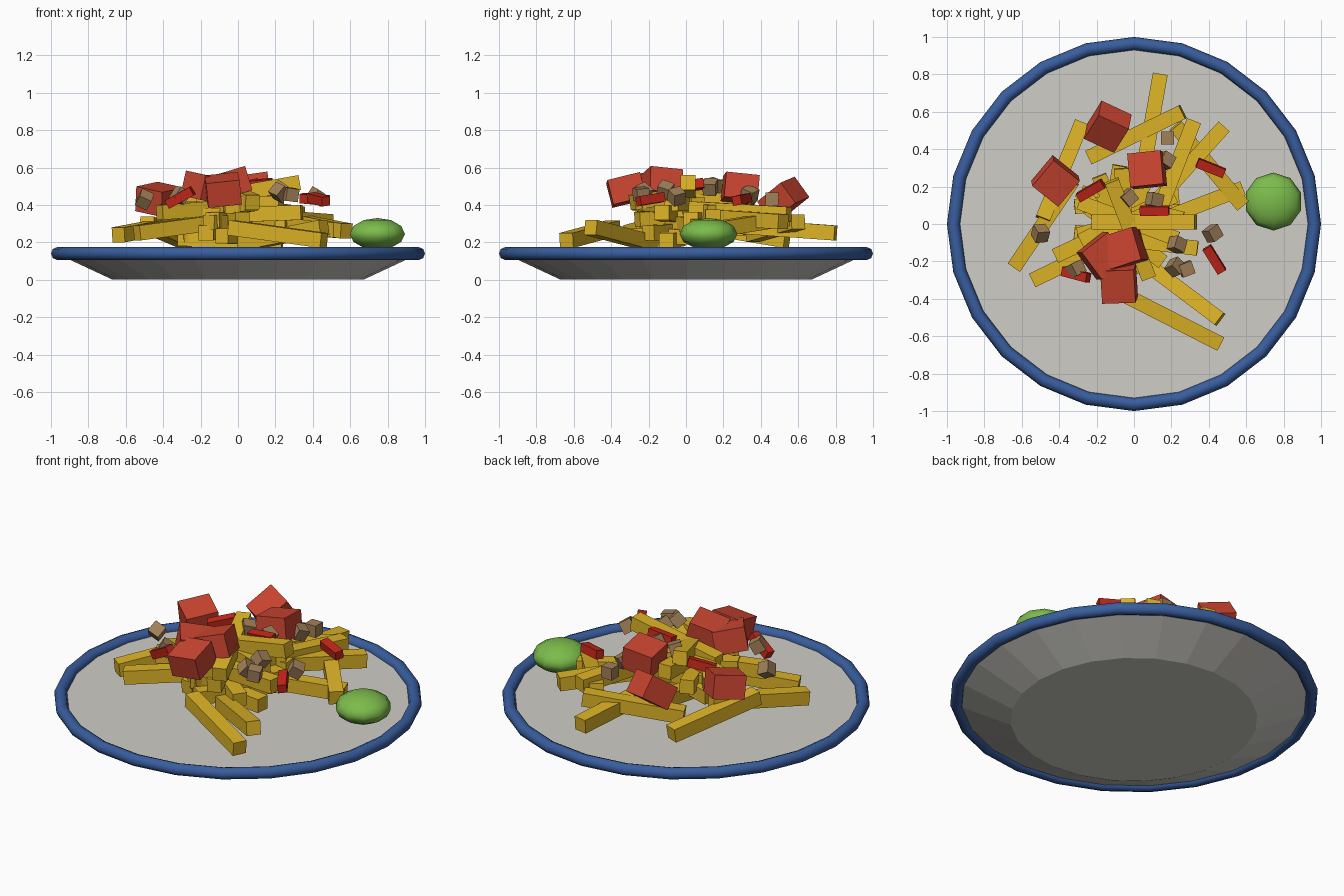
import bpy, math, random
from mathutils import Vector

if "Cube" in bpy.data.objects:
    bpy.data.objects.remove(bpy.data.objects["Cube"])

random.seed(4)


def material(name, col):
    m = bpy.data.materials.new(name)
    m.diffuse_color = (*col, 1)
    m.use_nodes = True
    m.node_tree.nodes["Principled BSDF"].inputs["Base Color"].default_value = m.diffuse_color
    return m


BLUE = material("rim_blue", (0.04, 0.11, 0.34))
GOLD = material("fry_gold", (0.72, 0.45, 0.02))
RED = material("tomato_red", (0.60, 0.06, 0.03))
CHILI = material("chili_red", (0.55, 0.02, 0.01))
TAN = material("onion_tan", (0.36, 0.22, 0.10))
GREEN = material("lime_green", (0.20, 0.50, 0.07))
PLATE = material("plate_grey", (0.62, 0.61, 0.57))


def finish(name, mat):
    o = bpy.context.object
    o.name = name
    o.data.materials.append(mat)
    return o


def block(name, loc, size, rot, mat):
    bpy.ops.mesh.primitive_cube_add(size=1, location=loc)
    o = finish(name, mat)
    o.scale = size
    o.rotation_euler = [math.radians(a) for a in rot]


def fry(name, x, y, z, yaw, pitch, length=0.56):
    # stick that starts at its outer end and runs along yaw
    t, p = math.radians(yaw), math.radians(pitch)
    d = Vector((math.cos(t) * math.cos(p), math.sin(t) * math.cos(p), math.sin(p)))
    block(name, Vector((x, y, z)) + d * length / 2, (length, 0.08, 0.08), (0, -pitch, yaw), GOLD)


# plate body and rim
bpy.ops.mesh.primitive_cone_add(vertices=24, radius1=0.67, radius2=0.97, depth=0.14,
                                location=(0, 0, 0.07))
finish("plate", PLATE)
bpy.ops.mesh.primitive_torus_add(major_segments=24, minor_segments=8, major_radius=0.965,
                                 minor_radius=0.035, location=(0, 0, 0.14))
finish("plate_rim", BLUE)
bpy.ops.object.shade_smooth_by_angle(angle=math.radians(50))

# outer and top fries: outer end, heading, rise
for i, f in enumerate([
    (0.14, 0.80, 0.25, 260, 4),
    (0.26, 0.60, 0.31, 206, -7),
    (-0.28, 0.54, 0.21, 248, 9),
    (-0.64, -0.23, 0.24, 56, 6),
    (-0.54, -0.30, 0.25, 26, 7),
    (0.46, -0.64, 0.21, 153, 7),
    (0.46, -0.51, 0.28, 143, -9),
    (0.48, 0.52, 0.31, 228, 3),
    (0.32, 0.55, 0.35, 249, 3),
    (0.58, 0.10, 0.26, 130, 7),
    (0.58, 0.19, 0.26, 201, 4),
    (0.33, 0.01, 0.52, 180, -10),
    (-0.12, 0.23, 0.50, 291, -9),
    (-0.42, -0.17, 0.36, 25, 4),
    (0.34, -0.13, 0.36, 173, -2),
]):
    fry(f"fry_{i + 1}", *f)

# inner pile: layers of fries fanned across the middle
for i in range(14):
    yaw = i * 67 + random.uniform(-12, 12)
    off = random.uniform(-0.12, 0.12)
    t = math.radians(yaw)
    x = -0.03 - 0.28 * math.cos(t) - off * math.sin(t)
    y = 0.02 - 0.28 * math.sin(t) + off * math.cos(t)
    fry(f"pile_fry_{i + 1}", x, y, 0.22 + 0.0145 * i, yaw, random.uniform(-5, 5))

# tomato chunks
for i, (loc, rot) in enumerate([
    ((-0.14, 0.52, 0.43), (35, 10, -25)),
    ((-0.42, 0.23, 0.43), (10, -8, 50)),
    ((0.07, 0.29, 0.49), (-6, -8, 6)),
    ((-0.08, -0.32, 0.48), (14, -6, 2)),
    ((-0.17, -0.17, 0.49), (8, 10, 38)),
    ((-0.05, -0.13, 0.51), (-6, -16, 18)),
]):
    block(f"tomato_{i + 1}", loc, (0.18, 0.18, 0.135), rot, RED)

# chili strips
for i, (x, y, z, tilt, yaw) in enumerate([
    (0.41, 0.30, 0.43, 5, -22),
    (0.11, 0.07, 0.51, -5, 0),
    (-0.23, 0.18, 0.47, -15, 30),
    (0.43, -0.19, 0.43, 8, -58),
    (-0.31, -0.27, 0.44, -28, -15),
]):
    block(f"chili_{i + 1}", (x, y, z), (0.155, 0.05, 0.05), (8, tilt, yaw), CHILI)

# onion dice, higher towards the middle
for i, (x, y) in enumerate([
    (0.18, 0.46), (0.42, -0.05), (0.23, -0.11), (0.28, -0.24), (0.22, -0.23),
    (-0.50, -0.05), (-0.03, 0.14), (0.11, 0.13), (-0.31, -0.24), (0.17, 0.34),
]):
    block(f"onion_{i + 1}", (x, y, 0.53 - 0.2 * math.hypot(x, y)), (0.07, 0.07, 0.07),
          (17 * i % 45, 29 * i % 40, 37 * i % 90), TAN)

# lime
bpy.ops.mesh.primitive_uv_sphere_add(segments=10, ring_count=6, radius=1,
                                     location=(0.745, 0.12, 0.245))
finish("lime", GREEN).scale = (0.155, 0.155, 0.085)
bpy.ops.object.shade_smooth()
